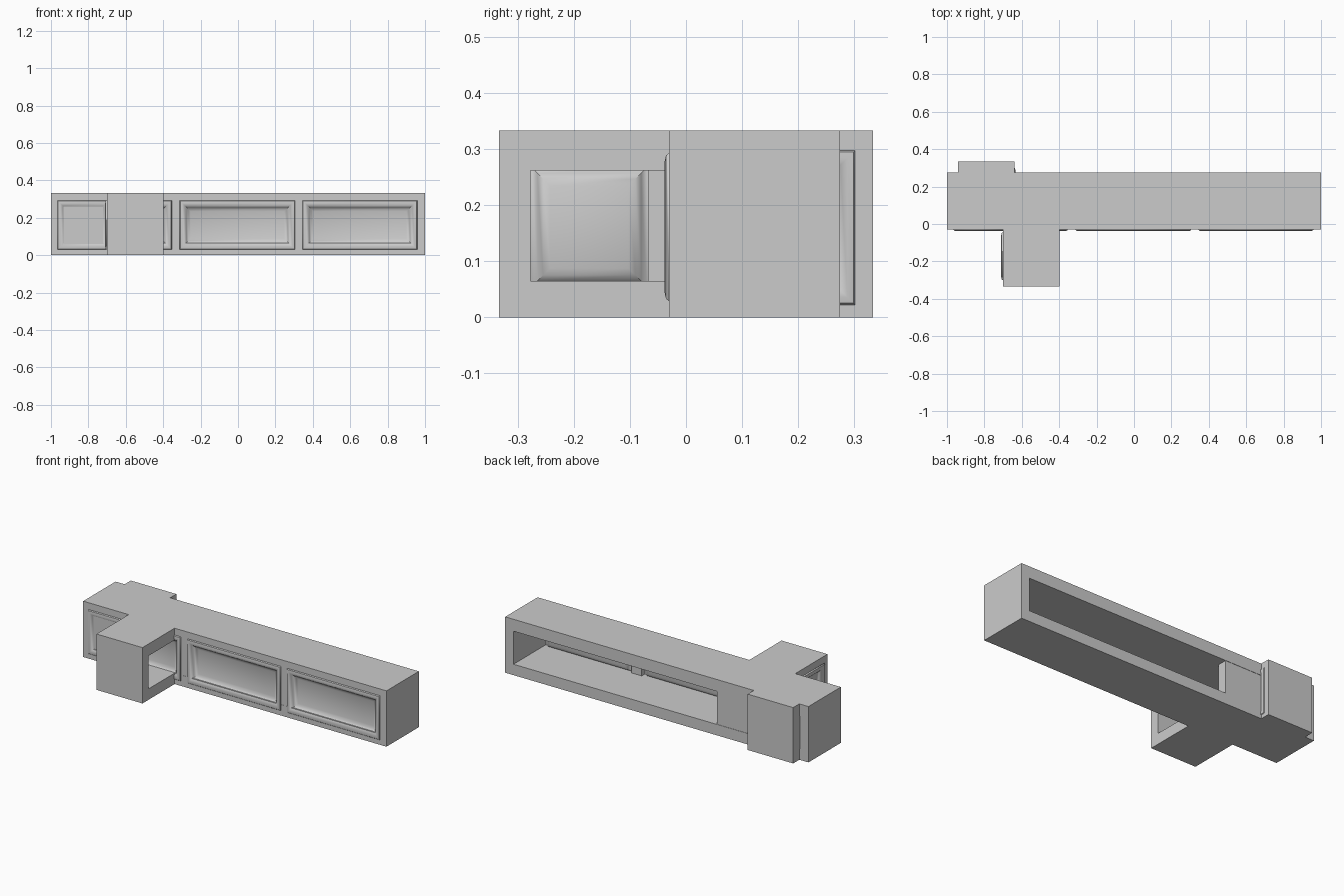
import bpy, bmesh

if "Cube" in bpy.data.objects:
    bpy.data.objects.remove(bpy.data.objects["Cube"])

H = 0.333
HOLE_Z = (0.065, 0.262)


def point(axis, u, d, z):
    # u runs along the wall, d through it
    return (u, d, z) if axis == 'y' else (d, u, z)


def make_object(name, bm):
    bmesh.ops.recalc_face_normals(bm, faces=bm.faces)
    me = bpy.data.meshes.new(name)
    bm.to_mesh(me)
    bm.free()
    ob = bpy.data.objects.new(name, me)
    bpy.context.scene.collection.objects.link(ob)
    return ob


def rect(bm, axis, us, zs, d):
    return [bm.verts.new(point(axis, u, d, z)) for u, z in
            ((us[0], zs[0]), (us[1], zs[0]), (us[1], zs[1]), (us[0], zs[1]))]


def bridge(bm, a, b):
    for i in range(4):
        j = (i + 1) % 4
        bm.faces.new((a[i], a[j], b[j], b[i]))


def tube(name, axis, outer, hole, depth):
    # thick-walled box open along one axis
    bm = bmesh.new()
    rings = [rect(bm, axis, outer, (0, H), depth[0]),
             rect(bm, axis, outer, (0, H), depth[1]),
             rect(bm, axis, hole, HOLE_Z, depth[1]),
             rect(bm, axis, hole, HOLE_Z, depth[0])]
    for i in range(4):
        bridge(bm, rings[i], rings[(i + 1) % 4])
    return make_object(name, bm)


def panel(name, axis, us, face, out, zs=(0.03, 0.292)):
    # recessed tray with a rounded rim
    bm = bmesh.new()
    prev = None
    for inset, h in ((0, -0.001), (0.004, 0.004), (0.014, 0.006),
                     (0.026, 0.001), (0.036, -0.010), (0.046, -0.020),
                     (0.058, -0.025)):
        ring = rect(bm, axis, (us[0] + inset, us[1] - inset),
                    (zs[0] + inset, zs[1] - inset), face + out * h)
        if prev:
            bridge(bm, prev, ring)
        prev = ring
    bm.faces.new(prev)
    for f in bm.faces:
        f.smooth = True
    ob = make_object(name, bm)
    mod = ob.modifiers.new("thickness", 'SOLIDIFY')
    mod.thickness = 0.004
    mod.offset = 0
    bpy.context.view_layer.objects.active = ob
    ob.select_set(True)
    bpy.ops.object.shade_smooth_by_angle(angle=0.6)
    ob.select_set(False)


def box(name, lo, hi):
    bm = bmesh.new()
    bmesh.ops.create_cube(bm, size=1)
    for v in bm.verts:
        v.co = [hi[i] if v.co[i] > 0 else lo[i] for i in range(3)]
    make_object(name, bm)


# Long hall, open at the back
tube("long_hall", 'y', (-1, 1), (-0.945, 0.945), (-0.03, 0.275))

# Front wing, open on the right
tube("front_wing", 'x', (-0.333, 0.273), (-0.277, 0.215), (-0.7, -0.397))

# Rear block, stepping out of the back
tube("rear_block", 'x', (-0.028, 0.333), (0.035, 0.27), (-0.94, -0.64))

# Panels and posts along the long front
for i, us in enumerate(((-0.965, -0.69), (-0.66, -0.355),
                        (-0.312, 0.305), (0.345, 0.958))):
    panel(f"front_panel_{i}", 'y', us, -0.03, -1)
for i, x in enumerate((-0.334, 0.325)):
    box(f"front_post_{i}", (x - 0.033, -0.029, 0.04), (x + 0.033, 0.0, 0.29))

# Side panels of the wing and the rear block
panel("wing_panel", 'x', (-0.30, -0.045), -0.702, -1)
panel("wing_inner_panel", 'x', (-0.03, 0.24), -0.702, -1)
box("wing_post", (-0.699, -0.068, 0.04), (-0.67, -0.01, 0.29))
panel("rear_panel", 'x', (0.0, 0.302), -0.642, 1, (0.022, 0.298))
